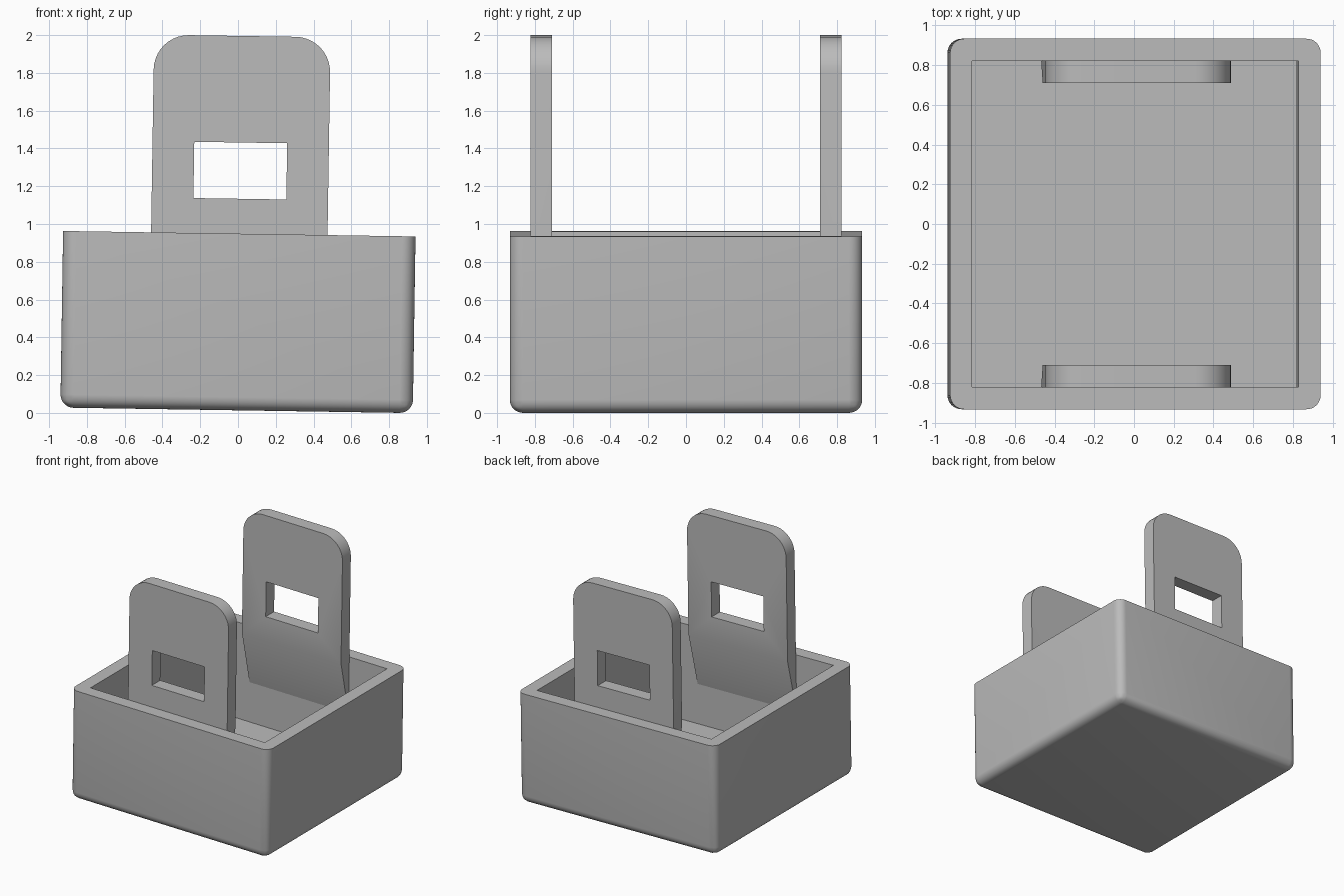
import bpy, bmesh, math

if "Cube" in bpy.data.objects:
    bpy.data.objects.remove(bpy.data.objects["Cube"])

TILT = 0.0155                 # the whole model leans slightly to +x
SHIFT_X, LIFT = -0.0075, 0.0136

grey = bpy.data.materials.new("grey plastic")
grey.diffuse_color = (0.5, 0.5, 0.5, 1)
grey.use_nodes = True
grey.node_tree.nodes["Principled BSDF"].inputs["Base Color"].default_value = grey.diffuse_color


def make_object(name, bm):
    bmesh.ops.recalc_face_normals(bm, faces=bm.faces)
    mesh = bpy.data.meshes.new(name)
    bm.to_mesh(mesh)
    bm.free()
    mesh.materials.append(grey)
    ob = bpy.data.objects.new(name, mesh)
    bpy.context.collection.objects.link(ob)
    return ob


def prism(profile, half):
    """Extrude a (y, z) profile along x from -half to +half."""
    bm = bmesh.new()
    ends = [[bm.verts.new((s * half, y, z)) for y, z in profile] for s in (-1, 1)]
    a, b = ends
    bm.faces.new(a)
    bm.faces.new(b)
    n = len(profile)
    for i in range(n):
        j = (i + 1) % n
        bm.faces.new((a[i], a[j], b[j], b[i]))
    return bm


def block(half_x, y0, y1, z0, z1):
    return prism([(y0, z0), (y1, z0), (y1, z1), (y0, z1)], half_x)


def round_edges(bm, test, radius, segments):
    edges = [e for e in bm.edges if test(*[v.co for v in e.verts])]
    bmesh.ops.bevel(bm, geom=edges, offset=radius, segments=segments,
                    profile=0.5, affect='EDGES')


def cut(ob, cutter):
    mod = ob.modifiers.new("cut", 'BOOLEAN')
    mod.operation, mod.solver, mod.object = 'DIFFERENCE', 'EXACT', cutter
    bpy.context.view_layer.objects.active = ob
    bpy.ops.object.modifier_apply(modifier=mod.name)
    bpy.data.objects.remove(cutter)


def finish(ob):
    bpy.ops.object.select_all(action='DESELECT')
    ob.select_set(True)
    bpy.context.view_layer.objects.active = ob
    bpy.ops.object.shade_smooth_by_angle(angle=math.radians(30))
    ob.rotation_euler = (0, TILT, 0)
    ob.location = (SHIFT_X, 0, LIFT)


# open box: rounded upright and bottom edges, sharp hollow
H = 0.935
bm = block(0.933, -0.933, 0.933, 0, H)
round_edges(bm, lambda p, q: abs(p.z - q.z) > 0.5 or max(p.z, q.z) < 0.01, 0.07, 8)
box = make_object("box", bm)
cut(box, make_object("hollow_cutter", block(0.822, -0.822, 0.822, 0.115, H + 0.2)))
finish(box)

# upright handles: tapered into the wall below the rim, rounded top, square hole
IN, OUT, TOP = 0.71, 0.823, 1.982
for name, s in (("front_handle", -1), ("back_handle", 1)):
    bm = prism([(s * OUT, 0.45), (s * OUT, TOP), (s * IN, TOP), (s * IN, 0.92)], 0.467)
    round_edges(bm, lambda p, q: abs(p.x - q.x) < 0.01 and min(p.z, q.z) > TOP - 0.01,
                0.185, 10)
    handle = make_object(name, bm)
    y0, y1 = sorted((s * 0.6, s * 0.9))
    cut(handle, make_object("hole_cutter", block(0.246, y0, y1, 1.12, 1.418)))
    finish(handle)
